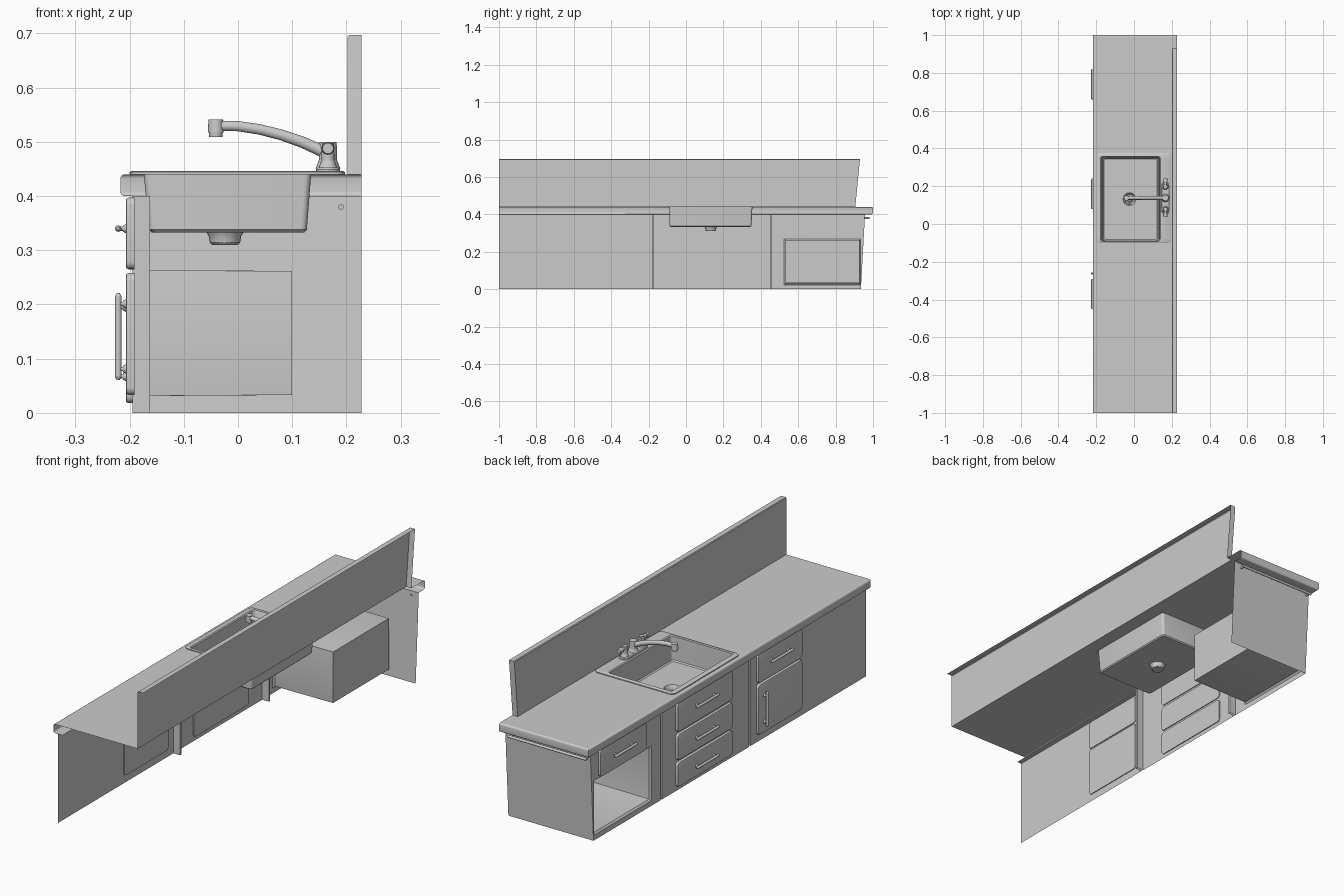
import bpy, bmesh, math
from mathutils import Vector

if "Cube" in bpy.data.objects:
    bpy.data.objects.remove(bpy.data.objects["Cube"])


def finish(name, bm, toward=None):
    """Turn a bmesh into an object; open sheets can be faced toward a direction."""
    bmesh.ops.remove_doubles(bm, verts=bm.verts, dist=1e-5)
    bmesh.ops.recalc_face_normals(bm, faces=bm.faces)
    if toward:
        bm.normal_update()
        if sum(f.normal.dot(Vector(toward)) * f.calc_area() for f in bm.faces) < 0:
            bmesh.ops.reverse_faces(bm, faces=bm.faces)
    me = bpy.data.meshes.new(name)
    bm.to_mesh(me)
    bm.free()
    ob = bpy.data.objects.new(name, me)
    bpy.context.collection.objects.link(ob)
    return ob


def sheet(name, quads, toward=None):
    bm = bmesh.new()
    for q in quads:
        bm.faces.new([bm.verts.new(p) for p in q])
    return finish(name, bm, toward)


def rounded_rect(u0, u1, v0, v1, r, n=5):
    pts = []
    for k, (cu, cv) in enumerate([(u1 - r, v1 - r), (u0 + r, v1 - r), (u0 + r, v0 + r), (u1 - r, v0 + r)]):
        for i in range(n + 1):
            a = math.pi / 2 * (k + i / n)
            pts.append((cu + r * math.cos(a), cv + r * math.sin(a)))
    return pts


def loft(name, loops, axis='z', caps=(True, True), toward=None):
    """Bridge rounded rectangles (u0, u1, v0, v1, radius, level)."""
    bm = bmesh.new()
    rings = []
    for *rect, w in loops:
        rings.append([bm.verts.new((u, v, w) if axis == 'z' else (w, u, v)) for u, v in rounded_rect(*rect)])
    for a, b in zip(rings, rings[1:]):
        for i in range(len(a)):
            j = (i + 1) % len(a)
            bm.faces.new((a[i], a[j], b[j], b[i]))
    for cap, ring in zip(caps, (rings[0], rings[-1])):
        if cap:
            bm.faces.new(ring)
    return finish(name, bm, toward)


def rod(name, p0, p1, r0, r1=None, seg=16):
    p0, p1 = Vector(p0), Vector(p1)
    d = p1 - p0
    bm = bmesh.new()
    bmesh.ops.create_cone(bm, cap_ends=True, segments=seg, radius1=r0,
                          radius2=r0 if r1 is None else r1, depth=d.length)
    ob = finish(name, bm)
    ob.location = (p0 + p1) / 2
    ob.rotation_euler = d.to_track_quat('Z', 'Y').to_euler()
    return ob


# Cabinet front: sheet with two vertical seam grooves and an oven opening
FX, GX, ZT = -0.195, -0.162, 0.40
OY0, OY1, OZ0, OZ1 = 0.525, 0.932, 0.023, 0.268
edge = lambda z: 0.935 + 0.055 * z
line = [(FX, -1), (FX, -0.18), (GX, -0.18), (GX, -0.17), (FX, -0.17),
        (FX, 0.45), (GX, 0.45), (GX, 0.46), (FX, 0.46), (FX, OY0)]
quads = [[(*a, 0), (*b, 0), (*b, ZT), (*a, ZT)] for a, b in zip(line, line[1:])]
fy = lambda ya, yb, za, zb: [(FX, ya, za), (FX, yb(za), za), (FX, yb(zb), zb), (FX, ya, zb)]
quads += [fy(OY0, edge, 0, OZ0), fy(OY0, edge, OZ1, ZT), fy(OY1, edge, OZ0, OZ1)]
sheet("cabinet_front", quads, (-1, 0, 0))

# Slightly leaning end panel
sheet("end_panel", [[(FX, edge(0), 0), (0.228, edge(0), 0), (0.228, edge(ZT), ZT), (FX, edge(ZT), ZT)]], (0, 1, 0))

# Open compartment box behind the front
loft("open_compartment", [(OY0, OY1, OZ0, OZ1, 0.0005, FX), (0.531, 0.928, 0.031, 0.263, 0.0005, -0.188),
                          (0.531, 0.928, 0.033, 0.262, 0.0005, 0.10)], 'x', (False, True), (-1, 0, 0))

# Countertop: top sheet with sink hole, plus rounded lip on front and end
CX, BX, R = -0.217, 0.228, 0.008
xs = [CX + R, -0.178, 0.138, 0.202, BX]
ys = [-1, -0.093, 0.36, 0.905, 1 - R]
quads = []
for i in range(4):
    for j in range(4):
        if (i, j) == (1, 1) or (i == 3 and j < 3):
            continue
        a, b, c, d = xs[i], xs[i + 1], ys[j], ys[j + 1]
        quads.append([(a, c, 0.44), (b, c, 0.44), (b, d, 0.44), (a, d, 0.44)])
prof = [(R - R * math.sin(t), 0.44 - R + R * math.cos(t)) for t in [math.pi / 8 * k for k in range(5)]]
prof += [(R - R * math.cos(t), 0.40 + R - R * math.sin(t)) for t in [math.pi / 8 * k for k in range(5)]]
prof.append((0.045, 0.40))
path = lambda d, z: [(CX + d, -1, z), (CX + d, 1 - d, z), (BX, 1 - d, z)]
for p, q in zip(prof, prof[1:]):
    A, B = path(*p), path(*q)
    quads += [[A[k], A[k + 1], B[k + 1], B[k]] for k in range(2)]
sheet("countertop", quads, (0, 0, 1))

# Backsplash: front sheet, top strip and leaning end cap, open at the back
S0, S1, SX, SZ = 0.905, 0.93, 0.202, 0.697
c = 0.003
sheet("backsplash", [
    [(SX, -1, 0.44), (SX, S0, 0.44), (SX, S1, SZ - c), (SX, -1, SZ - c)],
    [(SX, -1, SZ - c), (SX, S1, SZ - c), (SX + c, S1, SZ), (SX + c, -1, SZ)],
    [(SX + c, -1, SZ), (SX + c, S1, SZ), (BX, S1, SZ), (BX, -1, SZ)],
    [(SX, S0, 0.44), (BX, S0, 0.44), (BX, S1, SZ - c), (SX, S1, SZ - c)],
    [(SX, S1, SZ - c), (BX, S1, SZ - c), (BX, S1, SZ), (SX + c, S1, SZ)]], (-1, 0, 0.3))

# Sink: rim, basin, floor and drain cup as one shell
DX, DY = -0.024, 0.132
circ = lambda r, z: (DX - r, DX + r, DY - r, DY + r, r * 0.999, z)
loft("sink", [(-0.20, 0.197, -0.10, 0.375, 0.02, 0.440), (-0.20, 0.197, -0.10, 0.375, 0.02, 0.444),
              (-0.197, 0.194, -0.097, 0.372, 0.018, 0.446), (-0.178, 0.139, -0.092, 0.358, 0.012, 0.446),
              (-0.174, 0.135, -0.089, 0.355, 0.012, 0.442), (-0.164, 0.127, -0.087, 0.350, 0.012, 0.338),
              (-0.159, 0.122, -0.082, 0.345, 0.012, 0.333), circ(0.034, 0.333), circ(0.030, 0.326),
              circ(0.028, 0.314), circ(0.024, 0.310)], 'z', (False, True), (0, 0, 1))
rod("drain_strainer", (DX, DY, 0.312), (DX, DY, 0.320), 0.018, 0.010)


# Drawer and door fronts
def front(name, y0, y1, z0, z1):
    k = 0.005
    loft(name, [(y0, y1, z0, z1, 0.014, -0.191), (y0, y1, z0, z1, 0.014, -0.202),
                (y0 + 0.0015, y1 - 0.0015, z0 + 0.0015, z1 - 0.0015, 0.013, -0.2055),
                (y0 + k, y1 - k, z0 + k, z1 - k, 0.010, -0.207)], 'x')


# Bar handles on two flanged posts
def handle(name, y, z, vertical=False):
    d = Vector((0, 0, 1)) if vertical else Vector((0, 1, 0))
    m = Vector((-0.221, y, z))
    rod(name + "_bar", m - d * 0.074, m + d * 0.074, 0.006, seg=12)
    for s in (-1, 1):
        rod(name + "_tip", m + d * 0.074 * s, m + d * 0.080 * s, 0.006, 0.003, 12)
        p = m + d * 0.06 * s
        rod(name + "_post", p, p + Vector((0.016, 0, 0)), 0.004, seg=12)
        rod(name + "_flange", p + Vector((0.009, 0, 0)), p + Vector((0.015, 0, 0)), 0.006, 0.009, 12)


front("left_drawer", 0.572, 0.900, 0.273, 0.397)
handle("left_drawer_handle", 0.74, 0.34)
for n, (z0, z1, hz) in enumerate([(0.265, 0.397, 0.34), (0.138, 0.255, 0.195), (0.018, 0.128, 0.067)]):
    front(f"middle_drawer_{n + 1}", -0.040, 0.352, z0, z1)
    handle(f"middle_drawer_handle_{n + 1}", 0.16, hz)
front("right_drawer", -0.533, -0.22, 0.265, 0.397)
handle("right_drawer_handle", -0.37, 0.34)
front("right_door", -0.533, -0.22, 0.033, 0.258)
handle("right_door_handle", -0.262, 0.141, True)

# Towel bar on the end panel
rod("towel_bar", (-0.19, 0.977, 0.38), (0.20, 0.977, 0.38), 0.006)
for x in (-0.18, 0.19):
    rod("towel_bar_mount", (x, 0.952, 0.38), (x, 0.977, 0.38), 0.005)

# Faucet: base plate, body, spout, and mirrored side levers
TX, TY = 0.166, 0.138
loft("faucet_plate", [(TX - 0.022, TX + 0.022, TY - 0.085, TY + 0.085, 0.021, 0.445),
                      (TX - 0.022, TX + 0.022, TY - 0.085, TY + 0.085, 0.021, 0.449),
                      (TX - 0.018, TX + 0.018, TY - 0.081, TY + 0.081, 0.017, 0.453)])
rod("faucet_body_base", (TX, TY, 0.45), (TX, TY, 0.466), 0.023, 0.017, 24)
rod("faucet_body", (TX, TY, 0.464), (TX, TY, 0.500), 0.017, 0.016, 24)
for s in (-1, 1):
    y = TY + s * 0.060
    rod("lever_base", (TX, y, 0.45), (TX, y, 0.466), 0.018, 0.012, 20)
    rod("lever_hub", (TX, y, 0.464), (TX, y, 0.498), 0.012, 0.011, 20)
    rod("lever_arm", (TX, y - s * 0.012, 0.488), (TX, y + s * 0.03, 0.488), 0.007, 0.009)
    rod("lever_knob", (TX, y + s * 0.026, 0.488), (TX, y + s * 0.042, 0.488), 0.012, 0.010)
cu = bpy.data.curves.new("spout", 'CURVE')
cu.dimensions = '3D'
cu.bevel_depth, cu.bevel_resolution, cu.use_fill_caps = 0.011, 3, True
pts = [(0.160, 0.481, 1.05), (0.12, 0.499, 1), (0.08, 0.513, 0.95), (0.04, 0.523, 0.92),
       (0.0, 0.529, 0.9), (-0.045, 0.530, 0.9)]
sp = cu.splines.new('POLY')
sp.points.add(len(pts) - 1)
for p, (x, z, r) in zip(sp.points, pts):
    p.co, p.radius = (x, TY, z, 1), r
bpy.context.collection.objects.link(bpy.data.objects.new("faucet_spout", cu))
rod("spout_head", (-0.041, TY, 0.517), (-0.041, TY, 0.541), 0.0145, 0.0135, 20)
rod("spout_nozzle", (-0.041, TY, 0.509), (-0.041, TY, 0.518), 0.012, 0.013, 20)

# Smooth shading with sharp edges kept
for ob in bpy.context.collection.objects:
    if ob.type == 'MESH':
        ob.select_set(True)
        bpy.context.view_layer.objects.active = ob
bpy.ops.object.shade_smooth_by_angle(angle=math.radians(35))
